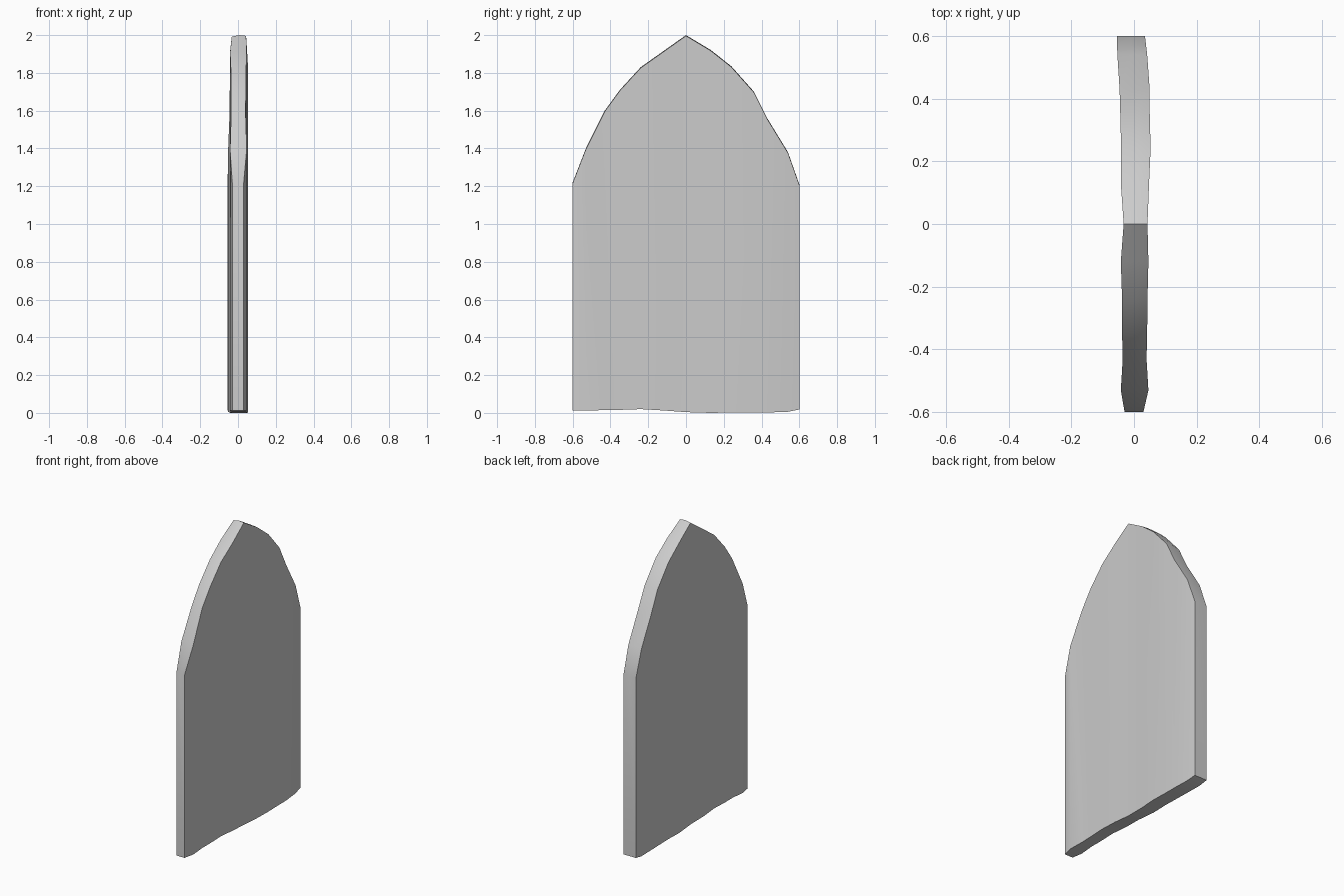
import bpy, bmesh, math

# Stations along the slab width: y, top z, bottom z, left x, right x
stations = [
    (-0.60, 1.22, 0.012, -0.030, 0.030),
    (-0.53, 1.40, 0.012, -0.042, 0.046),
    (-0.43, 1.60, 0.015, -0.036, 0.040),
    (-0.35, 1.71, 0.016, -0.038, 0.042),
    (-0.24, 1.83, 0.020, -0.038, 0.043),
    (-0.12, 1.915, 0.013, -0.042, 0.046),
    (0.00, 2.00, 0.004, -0.033, 0.043),
    (0.13, 1.922, 0.000, -0.042, 0.048),
    (0.24, 1.835, 0.002, -0.041, 0.053),
    (0.36, 1.70, 0.002, -0.044, 0.050),
    (0.43, 1.56, 0.002, -0.046, 0.050),
    (0.54, 1.38, 0.006, -0.053, 0.042),
    (0.60, 1.21, 0.018, -0.055, 0.035),
]

# Chipped slab: each station is a ring with a slight ridge along the rim
bm = bmesh.new()
rings = []
for y, zt, zb, xl, xr in stations:
    mid = (xl + xr) / 2
    ring = [(xl, zb), (xl, zt - 0.008), (mid, zt), (xr, zt - 0.004), (xr, zb)]
    rings.append([bm.verts.new((x, y, z)) for x, z in ring])
for a, b in zip(rings, rings[1:]):
    for i in range(5):
        j = (i + 1) % 5
        bm.faces.new((a[i], a[j], b[j], b[i]))
bm.faces.new(rings[0])
bm.faces.new(rings[-1][::-1])
bmesh.ops.recalc_face_normals(bm, faces=bm.faces)

mesh = bpy.data.meshes.new("stone_slab")
bm.to_mesh(mesh)
bm.free()
slab = bpy.data.objects.new("stone_slab", mesh)
bpy.context.collection.objects.link(slab)

# Smooth the broad faces and keep the rim sharp
bpy.context.view_layer.objects.active = slab
slab.select_set(True)
bpy.ops.object.shade_smooth_by_angle(angle=math.radians(40))
